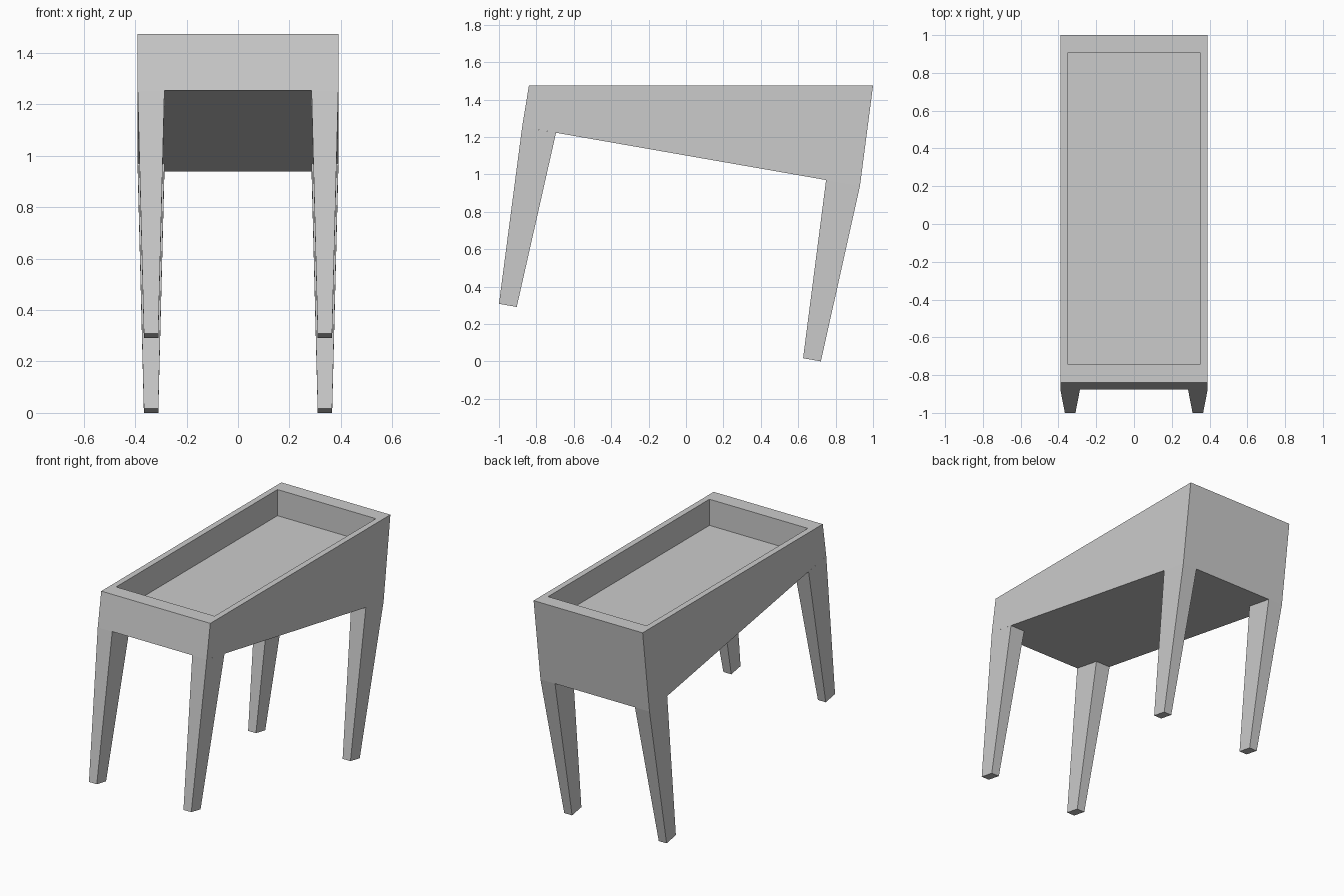
import bpy
import bmesh

if "Cube" in bpy.data.objects:
    bpy.data.objects.remove(bpy.data.objects["Cube"])


def loft(name, rings):
    """Closed flat-faced solid through a chain of four-point rings."""
    bm = bmesh.new()
    loops = [[bm.verts.new(p) for p in ring] for ring in rings]
    for a, b in zip(loops, loops[1:]):
        for i in range(4):
            j = (i + 1) % 4
            bm.faces.new((a[i], a[j], b[j], b[i]))
    bm.faces.new(loops[0][::-1])
    bm.faces.new(loops[-1])
    bmesh.ops.recalc_face_normals(bm, faces=bm.faces)
    mesh = bpy.data.meshes.new(name)
    bm.to_mesh(mesh)
    bm.free()
    obj = bpy.data.objects.new(name, mesh)
    bpy.context.collection.objects.link(obj)
    return obj


def ring(x0, x1, front, back):
    """Rectangle spanning x0..x1 between a front and a back (y, z) point."""
    return [(x0, *front), (x1, *front), (x1, *back), (x0, *back)]


TOP, FLOOR = 1.474, 1.305

# Wedge-shaped tray: sloping underside, level rim, level recessed floor
loft("tray_body", [
    ring(-0.39, 0.39, (-0.876, 1.254), (0.93, 0.938)),
    ring(-0.39, 0.39, (-0.84, TOP), (1.0, TOP)),
    ring(-0.352, 0.352, (-0.742, TOP), (0.906, TOP)),
    ring(-0.352, 0.352, (-0.742, FLOOR), (0.906, FLOOR)),
])

# Tapered leg pairs, mirrored left to right
legs = {
    "front_legs": ((-1.0, 0.308), (-0.905, 0.291), (-0.876, 1.254), (-0.695, 1.222)),
    "back_legs": ((0.626, 0.017), (0.721, 0.0), (0.749, 0.970), (0.93, 0.938)),
}
for name, (foot_f, foot_b, top_f, top_b) in legs.items():
    leg = loft(name, [
        ring(0.31, 0.366, foot_f, foot_b),
        ring(0.286, 0.39, top_f, top_b),
    ])
    leg.modifiers.new("Mirror", 'MIRROR').use_axis[0] = True
